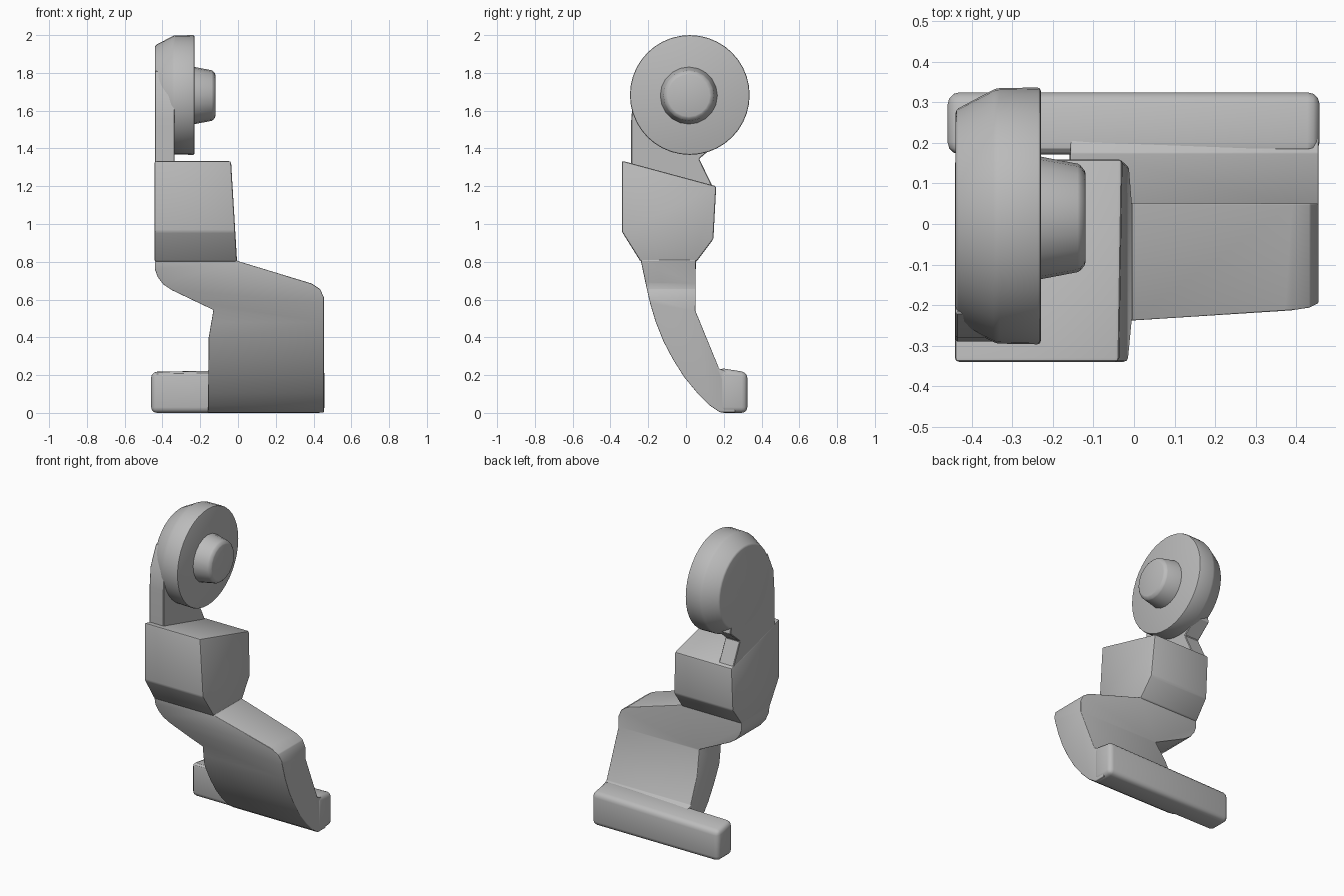
import bpy
import bmesh
import math

old = bpy.data.objects.get("Cube")
if old:
    bpy.data.objects.remove(old, do_unlink=True)

grey = bpy.data.materials.new("plain_grey")
grey.use_nodes = True
COLOUR = (0.5, 0.5, 0.5, 1)
grey.diffuse_color = COLOUR
grey.node_tree.nodes["Principled BSDF"].inputs["Base Color"].default_value = COLOUR


def link(name, bm):
    bmesh.ops.recalc_face_normals(bm, faces=bm.faces)
    mesh = bpy.data.meshes.new(name)
    bm.to_mesh(mesh)
    bm.free()
    mesh.materials.append(grey)
    ob = bpy.data.objects.new(name, mesh)
    bpy.context.collection.objects.link(ob)
    return ob


def extrude(name, profile, lo, hi, axis="x"):
    """Prism from a 2D profile: (y, z) along x, or (x, z) along y."""
    bm = bmesh.new()
    place = (lambda a, b: (lo, a, b)) if axis == "x" else (lambda a, b: (a, lo, b))
    face = bm.faces.new([bm.verts.new(place(a, b)) for a, b in profile])
    new = bmesh.ops.extrude_face_region(bm, geom=[face])["geom"]
    step = (hi - lo, 0, 0) if axis == "x" else (0, hi - lo, 0)
    bmesh.ops.translate(bm, vec=step, verts=[v for v in new if isinstance(v, bmesh.types.BMVert)])
    return link(name, bm)


def lathe(name, rings, cy, cz, sides):
    """Capped round part along x from (x, radius) rings."""
    bm = bmesh.new()
    loops = []
    for x, r in rings:
        angles = [2 * math.pi * i / sides for i in range(sides)]
        loops.append([bm.verts.new((x, cy + r * math.cos(a), cz + r * math.sin(a))) for a in angles])
    for a, b in zip(loops, loops[1:]):
        for i in range(sides):
            j = (i + 1) % sides
            bm.faces.new((a[i], a[j], b[j], b[i]))
    bm.faces.new(loops[0])
    bm.faces.new(loops[-1])
    return link(name, bm)


def finish(ob, width, segments=3):
    """Round the edges, apply the modifiers and shade smooth."""
    if width:
        bev = ob.modifiers.new("round", "BEVEL")
        bev.width = width
        bev.segments = segments
        bev.limit_method = "ANGLE"
        bev.angle_limit = math.radians(25)
    bpy.ops.object.select_all(action="DESELECT")
    ob.select_set(True)
    bpy.context.view_layer.objects.active = ob
    bpy.ops.object.convert(target="MESH")
    bpy.ops.object.shade_smooth_by_angle(angle=math.radians(32))


# Round pivot disc with a chamfered outer side, and its hub
disc = lathe("pivot_disc", [(-0.44, 0.262), (-0.34, 0.315), (-0.23, 0.317)], 0.02, 1.683, 40)
finish(disc, 0.008, 2)
hub = lathe("pivot_hub", [(-0.25, 0.155), (-0.135, 0.133), (-0.12, 0.115)], 0.015, 1.68, 20)
finish(hub, 0.004, 1)

# Neck plate between the disc and the block
neck = extrude("neck_plate", [(-0.22, 1.81), (-0.28, 1.68), (-0.29, 1.55), (-0.29, 1.25),
                              (0.15, 1.18), (0.07, 1.345), (0.17, 1.43), (0.1, 1.7)], -0.44, -0.335)
finish(neck, 0.004, 1)

# Upper block, its inner side leaning outward toward the bottom
block = extrude("upper_block", [(-0.34, 1.335), (-0.34, 0.96), (-0.24, 0.8), (0.055, 0.8),
                                (0.145, 0.92), (0.16, 1.2)], -0.442, 0)
for v in block.data.vertices:
    if v.co.x > -0.1:
        v.co.x = -0.035 - 0.06 * (v.co.z - 1.335) - 0.002
        v.co.x = min(v.co.x, -0.004)
finish(block, 0.01, 2)

# Leg: side curve trimmed by the front outline
leg = extrude("lower_leg", [(-0.238, 0.95), (-0.238, 0.8), (-0.215, 0.69), (-0.19, 0.58), (-0.16, 0.48),
                            (-0.12, 0.38), (-0.07, 0.285), (-0.01, 0.19), (0.06, 0.105),
                            (0.125, 0.04), (0.18, 0.003), (0.26, 0.003), (0.26, 0.2),
                            (0.175, 0.235), (0.05, 0.54), (0.053, 0.95)], -0.6, 0.6)
trim = extrude("leg_trim", [(-0.44, 0.95), (-0.44, 0.76), (-0.425, 0.72), (-0.395, 0.68), (-0.35, 0.65),
                            (-0.13, 0.545), (-0.155, 0.4), (-0.16, -0.1), (0.455, -0.1), (0.455, 0.61),
                            (0.435, 0.655), (0.39, 0.685), (-0.005, 0.805), (-0.03, 0.95)], -0.5, 0.5, "y")
cut = leg.modifiers.new("trim", "BOOLEAN")
cut.operation = "INTERSECT"
cut.solver = "EXACT"
cut.object = trim
finish(leg, 0.022)
bpy.data.objects.remove(trim, do_unlink=True)

# Foot bar across the bottom, sloping down a little at its free end
foot = extrude("foot_bar", [(0.172, 0), (0.325, 0), (0.325, 0.215), (0.172, 0.24)], -0.46, 0.458)
for v in foot.data.vertices:
    if v.co.x < 0 and v.co.z > 0.1:
        v.co.z -= 0.018
finish(foot, 0.03)
